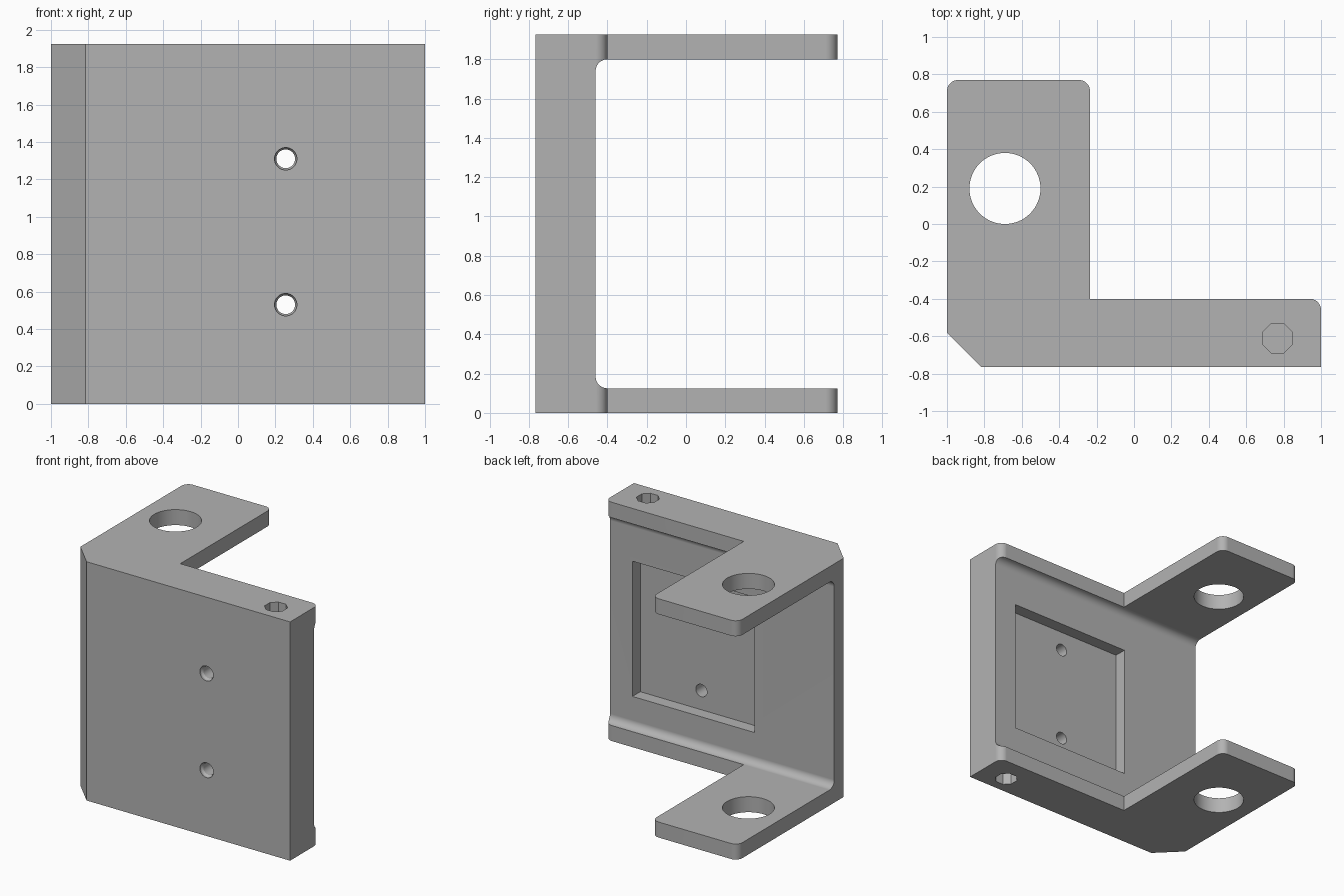
import bpy, bmesh, math
from mathutils import Vector

cube = bpy.data.objects.get("Cube")
if cube:
    bpy.data.objects.remove(cube, do_unlink=True)

HEIGHT = 1.925
MID_Z = 0.92

grey = bpy.data.materials.new("plain grey")
grey.use_nodes = True
GREY = (0.45, 0.45, 0.45, 1)
grey.diffuse_color = GREY
grey.node_tree.nodes["Principled BSDF"].inputs["Base Color"].default_value = GREY


def outline(corners, steps=10):
    """Polygon from (u, v, radius) corners, rounding those with a radius (right angles)."""
    pts = []
    for i, (u, v, r) in enumerate(corners):
        p = Vector((u, v))
        if not r:
            pts.append(p)
            continue
        a = (Vector(corners[i - 1][:2]) - p).normalized() * r
        b = (Vector(corners[(i + 1) % len(corners)][:2]) - p).normalized() * r
        for k in range(steps + 1):
            t = math.pi / 2 * k / steps
            pts.append(p + a * (1 - math.sin(t)) + b * (1 - math.cos(t)))
    return pts


def circle(u, v, r, n=64):
    return [Vector((u + r * math.cos(math.tau * k / n), v + r * math.sin(math.tau * k / n)))
            for k in range(n)]


def loft(name, axis, sections):
    """Solid through (position, outline) sections along an axis."""
    place = {"X": lambda p, w: (w, p.x, p.y),
             "Y": lambda p, w: (p.x, w, p.y),
             "Z": lambda p, w: (p.x, p.y, w)}[axis]
    bm = bmesh.new()
    rings = [[bm.verts.new(place(p, w)) for p in pts] for w, pts in sections]
    for low, high in zip(rings, rings[1:]):
        for i in range(len(low)):
            bm.faces.new((low[i - 1], low[i], high[i], high[i - 1]))
    bm.faces.new(rings[0])
    bm.faces.new(rings[-1])
    bmesh.ops.recalc_face_normals(bm, faces=bm.faces)
    mesh = bpy.data.meshes.new(name)
    bm.to_mesh(mesh)
    bm.free()
    mesh.materials.append(grey)
    obj = bpy.data.objects.new(name, mesh)
    bpy.context.collection.objects.link(obj)
    return obj


def prism(name, axis, low, high, pts):
    return loft(name, axis, [(low, pts), (high, pts)])


# L-shaped block with a chamfered front corner
bracket = prism("bracket", "Z", 0, HEIGHT, outline([
    (-0.815, -0.765, 0), (1, -0.765, 0), (1, -0.4, 0.06), (-0.235, -0.4, 0),
    (-0.235, 0.77, 0.06), (-1, 0.77, 0.06), (-1, -0.58, 0)]))

# Space between the two flanges, filleted against the wall
cutters = [prism("flange_gap", "X", -1.5, 1.5, outline([
    (-0.46, 0.125, 0.06), (1.5, 0.125, 0), (1.5, 1.8, 0), (-0.46, 1.8, 0.06)]))]

# Round openings through both arms
cutters.append(prism("arm_opening", "Z", -0.5, 2.5, circle(-0.69, 0.19, 0.19)))

# Square pocket in the back of the wall
x, half = 0.255, 0.545
cutters.append(prism("wall_pocket", "Y", -0.56, -0.3, outline([
    (x - half, MID_Z - half, 0), (x + half, MID_Z - half, 0),
    (x + half, MID_Z + half, 0), (x - half, MID_Z + half, 0)])))

# Screw holes with a small countersink on the front
for side in (-1, 1):
    z = MID_Z + side * 0.39
    wide, narrow = circle(x, z, 0.06, 32), circle(x, z, 0.05, 32)
    cutters.append(loft("screw_hole", "Y", [
        (-0.8, wide), (-0.75, wide), (-0.735, narrow), (-0.4, narrow)]))

# Blind eight-sided sockets in the top and bottom edges
socket = outline([(0.688, -0.69, 0.045), (0.846, -0.69, 0.045),
                  (0.846, -0.532, 0.045), (0.688, -0.532, 0.045)], steps=1)
cutters.append(prism("top_socket", "Z", HEIGHT - 0.25, 2.2, socket))
cutters.append(prism("bottom_socket", "Z", -0.2, 0.25, socket))

# Carve the block
bpy.context.view_layer.objects.active = bracket
for cutter in cutters:
    cutter.hide_render = True
    cut = bracket.modifiers.new(cutter.name, "BOOLEAN")
    cut.operation, cut.solver, cut.object = "DIFFERENCE", "EXACT", cutter
    bpy.ops.object.modifier_apply(modifier=cut.name)
    bpy.data.objects.remove(cutter, do_unlink=True)

# Smooth rounds with crisp edges and flat faces
bpy.ops.object.select_all(action="DESELECT")
bracket.select_set(True)
bpy.ops.object.shade_smooth_by_angle(angle=math.radians(30))
weighted = bracket.modifiers.new("even_shading", "WEIGHTED_NORMAL")
weighted.keep_sharp = True
